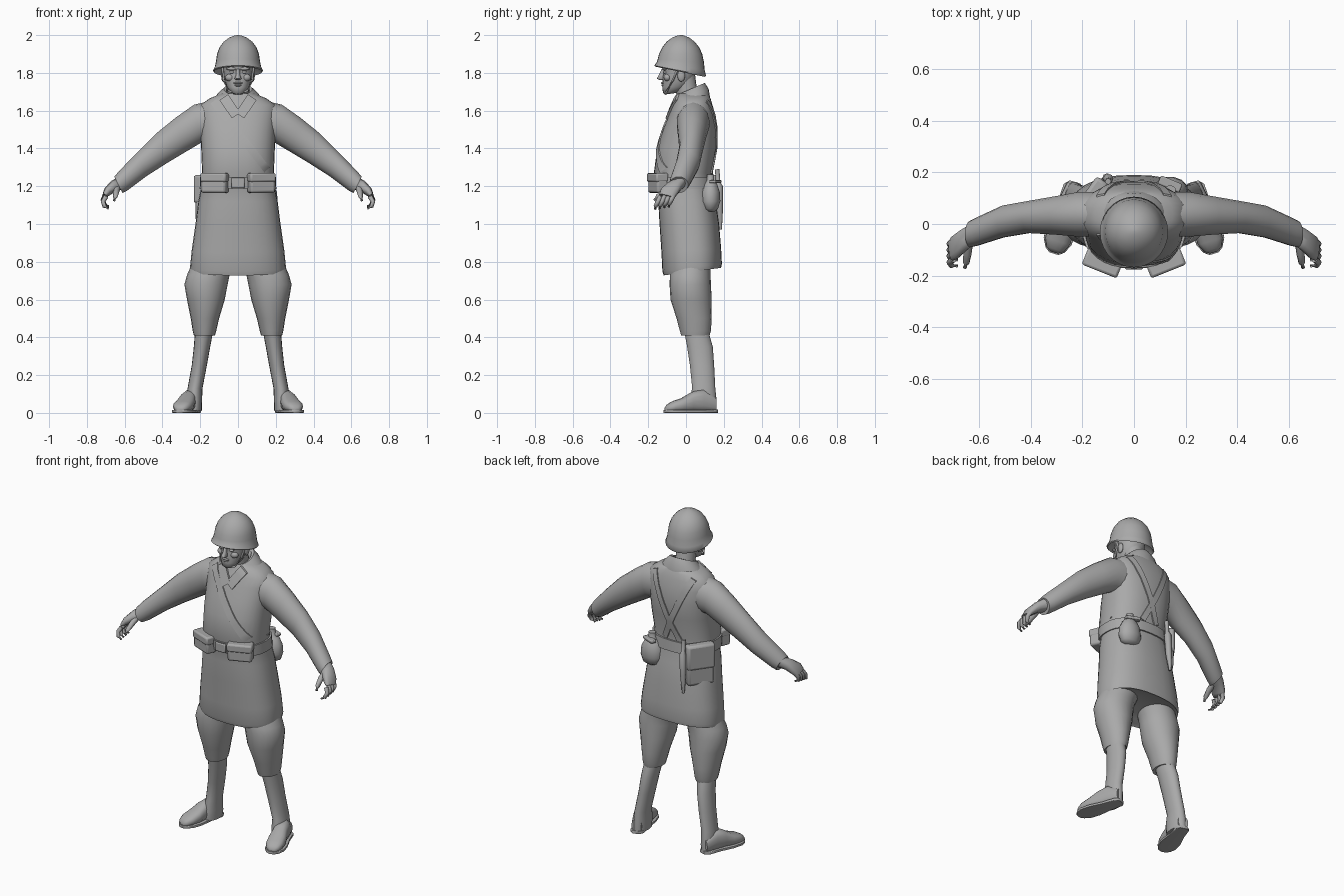
import bpy, bmesh, math
from mathutils import Vector, Matrix
from mathutils.bvhtree import BVHTree

grey = bpy.data.materials.new("plain grey")
grey.diffuse_color = (0.4, 0.4, 0.4, 1)


def finish(name, bm, mirror=False, bevel=0, angle=50):
    bmesh.ops.recalc_face_normals(bm, faces=bm.faces[:])
    me = bpy.data.meshes.new(name)
    bm.to_mesh(me)
    bm.free()
    me.materials.append(grey)
    ob = bpy.data.objects.new(name, me)
    bpy.context.collection.objects.link(ob)
    if bevel:
        m = ob.modifiers.new("bevel", 'BEVEL')
        m.width, m.segments = bevel, 2
    if mirror:
        m = ob.modifiers.new("mirror", 'MIRROR')
    bpy.ops.object.select_all(action='DESELECT')
    ob.select_set(True)
    bpy.context.view_layer.objects.active = ob
    bpy.ops.object.shade_smooth_by_angle(angle=math.radians(angle))
    return ob


def loft(name, rings, n=20, p=2.0, mirror=False, angle=50):
    """Skin rings of (centre, u axis, v axis), each a superellipse."""
    bm = bmesh.new()
    loops = []
    for c, u, v in rings:
        c, u, v = Vector(c), Vector(u), Vector(v)
        loop = []
        for i in range(n):
            a = 2 * math.pi * i / n
            ca, sa = math.cos(a), math.sin(a)
            fa = math.copysign(abs(ca) ** (2 / p), ca)
            fb = math.copysign(abs(sa) ** (2 / p), sa)
            loop.append(bm.verts.new(c + u * fa + v * fb))
        loops.append(loop)
    for a, b in zip(loops, loops[1:]):
        for i in range(n):
            j = (i + 1) % n
            bm.faces.new((a[i], a[j], b[j], b[i]))
    bm.faces.new(loops[0])
    bm.faces.new(loops[-1])
    return finish(name, bm, mirror, angle=angle)


def level(z, x0, x1, y0, y1, tilt=0):
    """Horizontal ring from its extents; tilt lifts the back edge."""
    return (((x0 + x1) / 2, (y0 + y1) / 2, z), ((x1 - x0) / 2, 0, 0), (0, (y1 - y0) / 2, tilt))


def sym(z, hw, y0, y1, tilt=0):
    return level(z, -hw, hw, y0, y1, tilt)


def tube(name, pts, radii, n=8, mirror=False):
    pts = [Vector(q) for q in pts]
    rings = []
    for i, q in enumerate(pts):
        t = (pts[min(i + 1, len(pts) - 1)] - pts[max(i - 1, 0)]).normalized()
        u = t.orthogonal().normalized()
        rings.append((q, u * radii[i], t.cross(u) * radii[i]))
    return loft(name, rings, n, mirror=mirror, angle=70)


def box(name, loc, size, rz=0, bevel=0.012, mirror=False, rx=0):
    bm = bmesh.new()
    bmesh.ops.create_cube(bm, size=1)
    m = Matrix.Translation(loc) @ Matrix.Rotation(rz, 4, 'Z') @ Matrix.Rotation(rx, 4, 'X')
    bm.transform(m @ Matrix.Diagonal((*size, 1)))
    return finish(name, bm, mirror, bevel, 40)


def ball(name, loc, size, mirror=False):
    bm = bmesh.new()
    bmesh.ops.create_uvsphere(bm, u_segments=16, v_segments=10, radius=1)
    bm.transform(Matrix.Translation(loc) @ Matrix.Diagonal((*size, 1)))
    return finish(name, bm, mirror)


# Long coat
coat = loft("coat", [
    sym(.76, .235, -.10, .17, .02), sym(.748, .25, -.118, .186, .02),
    sym(.77, .254, -.125, .19, .02), sym(.86, .245, -.13, .186, .01),
    sym(1.0, .225, -.14, .175), sym(1.12, .21, -.147, .158),
    sym(1.2, .193, -.145, .138), sym(1.27, .19, -.17, .135),
    sym(1.4, .195, -.153, .16), sym(1.5, .2, -.122, .163),
    sym(1.58, .205, -.09, .155), sym(1.63, .2, -.07, .14),
    sym(1.665, .15, -.055, .13), sym(1.69, .09, -.045, .115)], 32, 2.4)
tree = BVHTree.FromObject(coat, bpy.context.evaluated_depsgraph_get())


def ribbon(name, a, b, width, side, steps=14, lift=.007, mirror=False):
    """Flat strap lying on the coat between two (x, z) points; side -1 front, 1 back."""
    a, b = Vector(a), Vector(b)
    d = (b - a).normalized() * width / 2
    bm = bmesh.new()
    rows = []
    for i in range(steps + 1):
        q = a.lerp(b, i / steps)
        row = []
        for s in (-1, 1):
            x, z = q.x - d.y * s, q.y + d.x * s
            hit = tree.ray_cast(Vector((x, side, z)), Vector((0, -side, 0)))[0]
            y = hit.y if hit else 0.03
            row += [bm.verts.new((x, y + side * lift, z)), bm.verts.new((x, y - side * .01, z))]
        rows.append([row[0], row[2], row[3], row[1]])
    for r, t in zip(rows, rows[1:]):
        for i in range(4):
            j = (i + 1) % 4
            bm.faces.new((r[i], r[j], t[j], t[i]))
    bm.faces.new(rows[0])
    bm.faces.new(rows[-1])
    return finish(name, bm, mirror, angle=35)


# Straps, lapels and collar
ribbon("front_strap", (-.13, 1.65), (.175, 1.26), .04, -1)
ribbon("back_strap", (.13, 1.65), (-.05, 1.26), .035, 1, mirror=True)
ribbon("lapel", (.075, 1.672), (.01, 1.575), .055, -1, lift=.012, mirror=True)
loft("collar", [sym(1.645, .14, -.075, .128, .02), sym(1.685, .11, -.06, .12, .03),
                sym(1.715, .075, -.05, .1, .032), sym(1.71, .062, -.04, .085, .03),
                sym(1.67, .055, -.03, .07, .02)], 24)

# Sleeves: each ring given by upper and lower outline points
sleeve = [((.13, 1.655), (.13, 1.43), -.05, .125), ((.232, 1.632), (.196, 1.43), -.05, .125),
          ((.33, 1.563), (.28, 1.38), -.042, .108), ((.435, 1.478), (.38, 1.32), -.036, .09),
          ((.53, 1.382), (.485, 1.253), -.053, .072), ((.63, 1.28), (.588, 1.176), -.085, .025),
          ((.655, 1.25), (.612, 1.164), -.09, .012), ((.645, 1.24), (.618, 1.18), -.075, -.005)]
loft("sleeve", [(((t[0] + b[0]) / 2, (y0 + y1) / 2, (t[1] + b[1]) / 2),
                 ((t[0] - b[0]) / 2, 0, (t[1] - b[1]) / 2), (0, (y1 - y0) / 2, 0))
                for t, b, y0, y1 in sleeve], 18, mirror=True)

# Hands with curled fingers
loft("palm", [((.62, -.035, 1.215), (.022, 0, .03), (.01, .034, 0)),
              ((.66, -.062, 1.2), (.014, 0, .026), (.01, .04, -.005)),
              ((.693, -.09, 1.17), (.014, 0, .018), (.008, .045, -.01)),
              ((.708, -.102, 1.147), (.010, 0, .006), (.005, .04, -.01))], 12, 2.4, True, 70)
for i in range(4):
    y = -.065 - .024 * i
    z = 1.155 - .004 * i
    tube("finger", [(.7, y, z), (.715, y - .012, z - .025), (.707, y - .024, z - .05),
                    (.685, y - .026, z - .062)], [.013, .012, .011, .007], mirror=True)
tube("thumb", [(.64, -.07, 1.195), (.645, -.115, 1.17), (.65, -.15, 1.145), (.655, -.168, 1.125)],
     [.017, .016, .013, .008], mirror=True)

# Breeches and boots
loft("breeches", [level(.80, .01, .24, -.07, .13), level(.73, .045, .27, -.085, .13),
                  level(.68, .055, .284, -.087, .132), level(.6, .07, .27, -.082, .136),
                  level(.5, .1, .25, -.05, .136), level(.435, .115, .24, -.033, .132),
                  level(.41, .122, .234, -.025, .125), level(.415, .14, .22, 0, .11)], 20, mirror=True)
loft("boot_shaft", [level(.43, .132, .228, -.01, .12), level(.35, .147, .234, .005, .143),
                    level(.25, .165, .245, .02, .15), level(.13, .188, .267, .032, .156),
                    level(.07, .19, .272, .015, .163), level(.01, .192, .274, .02, .163)], 18, mirror=True)
foot_dir = Vector((.08, -.27, 0)).normalized()
across = Vector((-foot_dir.y, foot_dir.x, 0))
heel = Vector((.228, .163, 0))


def foot(name, rows, p):
    loft(name, [(heel + foot_dir * t + Vector((0, 0, z + h / 2)), across * w, (0, 0, h / 2))
                for t, w, z, h in rows], 16, p, True)


foot("boot_foot", [(.01, .03, .005, .08), (.08, .042, .005, .12), (.14, .044, .005, .105),
                   (.19, .052, .005, .075), (.24, .05, .005, .058), (.272, .035, .005, .04),
                   (.285, .015, .008, .02)], 2.5)
foot("boot_sole", [(0, .022, 0, .018), (.02, .04, 0, .018), (.1, .044, 0, .016), (.18, .058, 0, .016),
                   (.24, .056, 0, .016), (.275, .038, 0, .016), (.29, .018, 0, .016)], 8)

# Belt, buckle and ammunition pouches
loft("belt", [sym(1.185, .19, -.13, .13), sym(1.185, .203, -.162, .15), sym(1.25, .2, -.172, .146),
              sym(1.25, .18, -.13, .13)], 32, 2.4, angle=35)
box("buckle", (0, -.166, 1.217), (.07, .02, .055), bevel=.006)
box("pouch", (.122, -.148, 1.217), (.14, .065, .105), rz=.38, mirror=True)
box("pouch_flap", (.122, -.151, 1.246), (.146, .07, .048), rz=.38, mirror=True, bevel=.01)

# Canteen, bread bag and bayonet behind the hips
loft("canteen", [level(z, .14 - w, .14 + w, .13 - d, .13 + d) for z, w, d in
                 ((1.065, .03, .02), (1.08, .058, .04), (1.12, .07, .053), (1.17, .066, .05),
                  (1.21, .045, .036), (1.232, .022, .02), (1.262, .022, .02))], 14, angle=60)
box("canteen_strap", (.14, .155, 1.225), (.09, .035, .018), rz=-.4, bevel=.005)
box("bread_bag", (-.165, .1, 1.13), (.16, .05, .24), rz=.95, bevel=.018)
box("bread_bag_flap", (-.168, .102, 1.185), (.165, .058, .15), rz=.95, bevel=.014)
tube("bayonet", [(-.1, .165, 1.29), (-.1, .17, 1.22), (-.1, .175, 1.2), (-.105, .178, 1.08),
                 (-.11, .183, .97)], [.012, .012, .02, .018, .007])

# Neck, head and face
tube("neck", [(0, .03, 1.62), (0, .0, 1.72), (0, -.015, 1.81)], [.062, .057, .06], 16)
loft("head", [sym(1.69, .025, -.108, -.05, .004), sym(1.7, .042, -.122, -.03, .006),
              sym(1.725, .058, -.125, .01), sym(1.755, .068, -.124, .035),
              sym(1.785, .075, -.122, .045), sym(1.81, .077, -.118, .05),
              sym(1.825, .078, -.126, .052), sym(1.87, .08, -.12, .06)], 24, 2.2, angle=70)
loft("nose", [sym(1.762, .012, -.142, -.11), sym(1.77, .018, -.156, -.11),
              sym(1.79, .011, -.144, -.11), sym(1.82, .009, -.13, -.11)], 10, angle=70)
ball("brow", (.032, -.114, 1.822), (.03, .014, .009), True)
ball("eye", (.032, -.108, 1.803), (.014, .012, .008), True)
ball("cheek", (.042, -.098, 1.775), (.026, .02, .02), True)
ball("upper_lip", (0, -.122, 1.746), (.024, .01, .006))
ball("lower_lip", (0, -.121, 1.734), (.019, .009, .006))
ball("ear", (.078, -.025, 1.785), (.011, .02, .032), True)

# Steel helmet with flared rim
loft("helmet", [sym(1.86, .095, -.12, .06, -.01), sym(1.806, .127, -.162, .1, -.027),
                sym(1.812, .132, -.168, .106, -.027), sym(1.835, .122, -.156, .099, -.02),
                sym(1.865, .116, -.15, .095, -.008), sym(1.9, .111, -.143, .086),
                sym(1.935, .098, -.126, .07), sym(1.965, .076, -.103, .046),
                sym(1.987, .046, -.073, .017), sym(1.998, .018, -.044, -.012),
                sym(2.0, .004, -.03, -.024)], 28, angle=60)
# Chin strap
tube("chin_strap", [(.083, -.04, 1.83), (.076, -.07, 1.76), (.05, -.1, 1.705), (0, -.11, 1.689)],
     [.006] * 4, 6, True)
